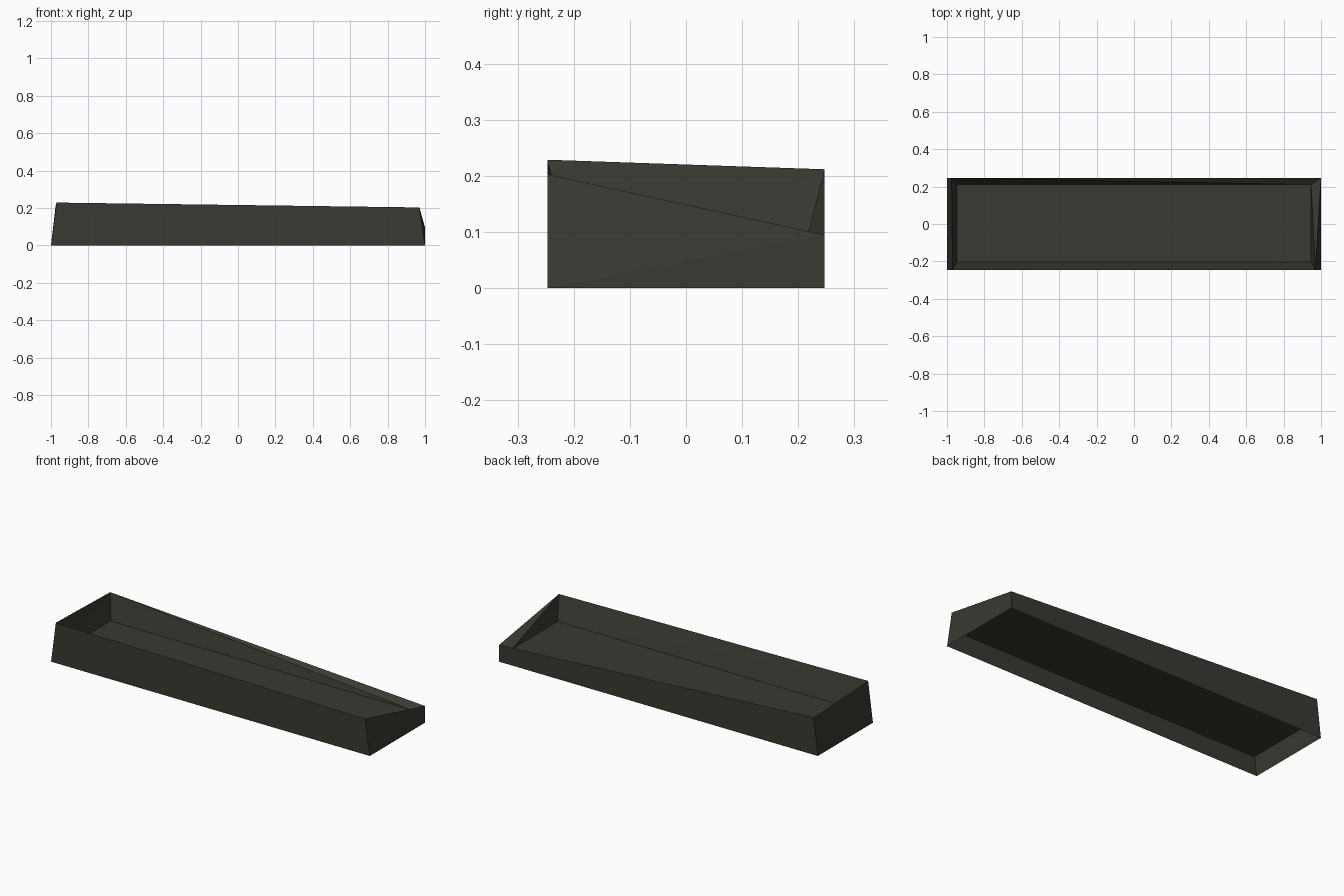
import bpy, bmesh

if "Cube" in bpy.data.objects:
    bpy.data.objects.remove(bpy.data.objects["Cube"])

# one flat colour
dark = bpy.data.materials.new("dark olive grey")
dark.diffuse_color = (0.042, 0.040, 0.031, 1.0)
dark.use_nodes = True
dark.node_tree.nodes["Principled BSDF"].inputs["Base Color"].default_value = dark.diffuse_color

# corner order: front left, front right, back right, back left
base = [(-1.0, -0.247, 0), (1.0, -0.247, 0), (1.0, 0.247, 0), (-1.0, 0.247, 0)]
rim = [(-0.97, -0.247, 0.229), (0.97, -0.247, 0.203),
       (1.0, 0.247, 0.095), (-0.975, 0.247, 0.212)]
FLOOR_Z = 0.07
floor = [(-0.947, -0.203, FLOOR_Z), (0.947, -0.203, FLOOR_Z),
         (0.947, 0.21, FLOOR_Z), (-0.947, 0.21, FLOOR_Z)]


def finish(name, bm):
    mesh = bpy.data.meshes.new(name)
    bm.to_mesh(mesh)
    bm.free()
    mesh.materials.append(dark)
    obj = bpy.data.objects.new(name, mesh)
    bpy.context.collection.objects.link(obj)


bm = bmesh.new()
b, r, f = ([bm.verts.new(p) for p in ring] for ring in (base, rim, floor))

for i in range(4):
    j = (i + 1) % 4
    # outer wall, open underneath
    if i == 1:
        bm.faces.new((b[i], b[j], r[j]))
        bm.faces.new((b[i], r[j], r[i]))
    else:
        bm.faces.new((b[i], b[j], r[j], r[i]))
    # sloping inner wall, creased where the low rim corner twists it
    if i == 2:
        bm.faces.new((r[i], r[j], f[i]))
        bm.faces.new((r[j], f[j], f[i]))
    else:
        bm.faces.new((r[i], r[j], f[j]))
        bm.faces.new((r[i], f[j], f[i]))

# tray floor
bm.faces.new(f)
finish("tray", bm)
